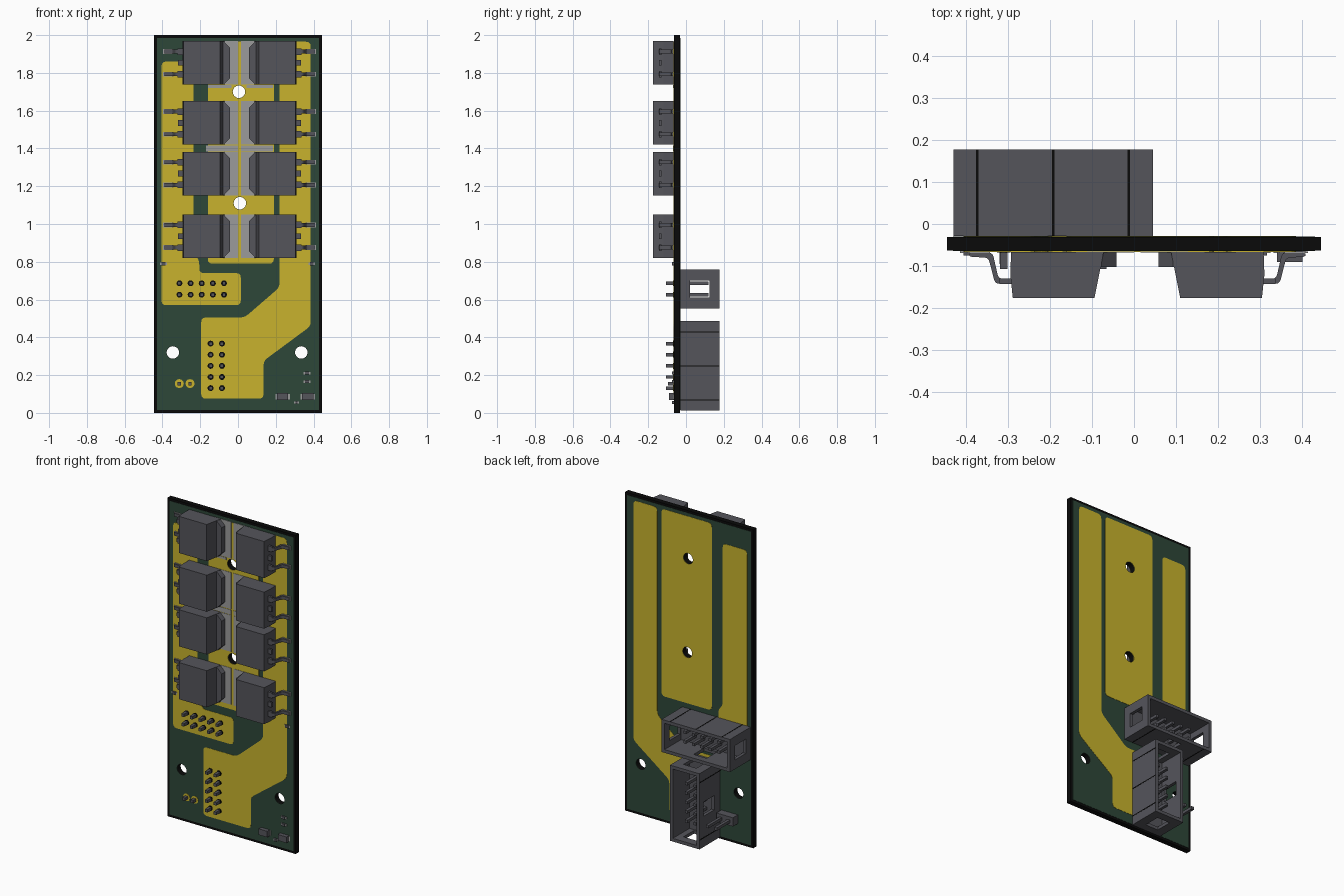
import bpy, bmesh, math
from mathutils import Matrix, Vector

if "Cube" in bpy.data.objects:
    bpy.data.objects.remove(bpy.data.objects["Cube"])


def material(name, rgb):
    m = bpy.data.materials.new(name)
    m.diffuse_color = (*rgb, 1)
    m.use_nodes = True
    m.node_tree.nodes["Principled BSDF"].inputs["Base Color"].default_value = m.diffuse_color
    return m


BLACK = material("black edge", (0.003, 0.003, 0.003))
GREEN = material("dark green mask", (0.027, 0.063, 0.040))
COPPER = material("yellow copper", (0.58, 0.45, 0.026))
GREY = material("dark grey plastic", (0.09, 0.09, 0.105))
SOLDER = material("light grey solder", (0.33, 0.33, 0.33))

AXES = {"Z": Matrix.Identity(4),
        "Y": Matrix.Rotation(math.pi / 2, 4, "X"),
        "X": Matrix(((0, 0, 1, 0), (1, 0, 0, 0), (0, 1, 0, 0), (0, 0, 0, 1)))}


def rect(x0, y0, x1, y1):
    return [(x0, y0), (x1, y0), (x1, y1), (x0, y1)]


def circle(x, y, r, n=24):
    return [(x + r * math.cos(i * math.tau / n), y + r * math.sin(i * math.tau / n)) for i in range(n)]


def rounded(pts, r):
    out = []
    for i, p in enumerate(pts):
        p, a, b = Vector(p), Vector(pts[i - 1]), Vector(pts[(i + 1) % len(pts)])
        s = p + (a - p).normalized() * min(r, (a - p).length * 0.45)
        e = p + (b - p).normalized() * min(r, (b - p).length * 0.45)
        for t in (0, 0.33, 0.67, 1):
            out.append(tuple(s * (1 - t) ** 2 + p * 2 * t * (1 - t) + e * t * t))
    return out


def slab(name, pts, a, b, mat, axis="Y", holes=()):
    """Outline with holes, extruded from a to b along an axis."""
    cu = bpy.data.curves.new(name, "CURVE")
    cu.dimensions, cu.fill_mode, cu.extrude = "2D", "BOTH", (b - a) / 2
    for loop in [pts, *holes]:
        s = cu.splines.new("POLY")
        s.points.add(len(loop) - 1)
        for pt, (x, y) in zip(s.points, loop):
            pt.co = (x, y, 0, 1)
        s.use_cyclic_u = True
    tmp = bpy.data.objects.new("tmp", cu)
    bpy.context.collection.objects.link(tmp)
    me = bpy.data.meshes.new_from_object(tmp.evaluated_get(bpy.context.evaluated_depsgraph_get()))
    bpy.data.objects.remove(tmp)
    off = Vector([(a + b) / 2 if k == axis else 0 for k in "XYZ"])
    me.transform(Matrix.Translation(off) @ AXES[axis])
    bm = bmesh.new()
    bm.from_mesh(me)
    bmesh.ops.remove_doubles(bm, verts=bm.verts, dist=1e-5)
    bmesh.ops.recalc_face_normals(bm, faces=bm.faces)
    for f in bm.faces:
        f.smooth = False
    bm.to_mesh(me)
    bm.free()
    me.materials.clear()
    me.materials.append(mat)
    ob = bpy.data.objects.new(name, me)
    bpy.context.collection.objects.link(ob)
    return ob


def join(name, parts):
    bpy.ops.object.select_all(action="DESELECT")
    for p in parts:
        p.select_set(True)
    bpy.context.view_layer.objects.active = parts[0]
    bpy.ops.object.join()
    parts[0].name = name
    return parts[0]


# Board: black core with green faces and four mounting holes
holes = [circle(x, z, 0.033) for x, z in ((0.005, 1.70), (0.01, 1.11), (-0.345, 0.32), (0.335, 0.32))]
slab("board_core", rect(-0.445, 0, 0.445, 2), -0.063, -0.031, BLACK, holes=holes)
face = rect(-0.43, 0.015, 0.43, 1.985)
slab("front_mask", face, -0.0645, -0.0625, GREEN, holes=holes)
slab("back_mask", face, -0.0315, -0.0295, GREEN, holes=holes)

# Copper areas, same on both sides
left = [(-0.405, 0.57), (0.015, 0.57), (0.015, 0.74), (-0.205, 0.74), (-0.205, 0.81),
        (-0.235, 0.84), (-0.235, 1.86), (-0.405, 1.86)]
centre = rect(-0.16, 0.79, 0.19, 1.965)
right = [(0.22, 1.965), (0.22, 0.665), (0.035, 0.505), (-0.195, 0.505), (-0.195, 0.075),
         (0.135, 0.075), (0.135, 0.275), (0.385, 0.46), (0.385, 1.965)]
for side, a, b in (("front", -0.066, -0.064), ("back", -0.030, -0.028)):
    slab(side + "_copper_left", rounded(left, 0.025), a, b, COPPER)
    slab(side + "_copper_centre", rounded(centre, 0.025), a, b, COPPER, holes=holes[:2])
    slab(side + "_copper_right", rounded(right, 0.025), a, b, COPPER)

# Power transistor, built once about the mirror line x = 0.01
body = slab("body", [(0.08, -0.066), (0.30, -0.066), (0.302, -0.12), (0.296, -0.176), (0.102, -0.176)],
            -0.115, 0.115, GREY, "Z")
tab = slab("tab", [(0.11, -0.115), (0.085, -0.115), (0.05, -0.08), (0.05, 0.08), (0.085, 0.115), (0.11, 0.115)],
           -0.102, -0.066, GREY)
lead = rounded([(0.29, -0.142), (0.338, -0.142), (0.354, -0.080), (0.40, -0.078), (0.40, -0.068),
                (0.344, -0.068), (0.330, -0.130), (0.29, -0.130)], 0.01)
parts = [body, tab, slab("stub", rect(0.29, -0.015, 0.325, 0.015), -0.142, -0.130, GREY),
         slab("solder_tab", rect(0.008, -0.115, 0.12, 0.115), -0.068, -0.065, SOLDER)]
for z in (-0.06, 0.06):
    parts += [slab("lead", lead, z - 0.010, z + 0.010, GREY, "Z"),
              slab("lead_shoulder", rect(0.29, z - 0.017, 0.328, z + 0.017), -0.143, -0.129, GREY),
              slab("lead_pad", rect(0.35, z - 0.013, 0.405, z + 0.013), -0.069, -0.065, SOLDER)]
proto = join("transistor", parts)
mesh_r = proto.data
mesh_l = mesh_r.copy()
mesh_l.transform(Matrix.Scale(-1, 4, (1, 0, 0)))
mesh_l.flip_normals()
bpy.data.objects.remove(proto)
for i, z in enumerate((1.853, 1.535, 1.267, 0.935)):
    for side, me in (("left", mesh_l), ("right", mesh_r)):
        ob = bpy.data.objects.new(f"transistor_{side}_{i + 1}", me)
        ob.location = (0.008, 0, z)
        bpy.context.collection.objects.link(ob)

# Bare solder strips between the transistors
for x0, z0, x1, z1 in ((-0.17, 1.385, 0, 1.415), (0.016, 1.385, 0.185, 1.415),
                       (-0.16, 1.72, -0.035, 1.735), (0.045, 1.72, 0.185, 1.735)):
    slab("solder_strip", rect(x0, z0, x1, z1), -0.068, -0.065, SOLDER)


# Ten-pin box header on the back, long axis along x before turning
def box_header(name, cx, cz, turn):
    L, H, t, y0, y1 = 0.2375, 0.1025, 0.02, -0.029, 0.177
    ps = [slab("floor", rect(-L, -H, L, H), y0, 0.012, GREY)]
    for s in (-1, 1):
        e = sorted((s * L, s * (L - t)))
        ps.append(slab("end_wall", rect(y0, -H, y1, H), *e, GREY, "X", [rect(0.02, -0.045, 0.125, 0.045)]))
        e = sorted((s * H, s * (H - t)))
        key = [rect(-0.045, 0.03, 0.045, 0.135)] if s < 0 else []
        ps.append(slab("long_wall", rect(-L, y0, L, y1), *e, GREY, "Z", key))
        e = sorted((s * H, s * (H + 0.001)))
        for x in (-0.18, 0, 0.18):
            if s > 0 or x:
                ps.append(slab("seam", rect(x - 0.003, y0, x + 0.003, y1), *e, BLACK, "Z"))
    for i in range(5):
        for z in (-0.03, 0.03):
            x = (i - 2) * 0.059
            ps.append(slab("pin", rect(x - 0.009, z - 0.009, x + 0.009, z + 0.009), -0.107, 0.12, GREY))
            ps.append(slab("pin_hole", circle(x, z, 0.016, 10), -0.068, -0.065, BLACK))
    ob = join(name, ps)
    ob.data.transform(Matrix.Translation((cx, 0, cz)) @ Matrix.Rotation(turn, 4, "Y"))


box_header("box_header_upper", -0.192, 0.656, 0)
box_header("box_header_lower", -0.115, 0.249, math.pi / 2)

# Small two-pin header beside the lower box header
ps = [slab("base", rect(-0.34, 0.128, -0.225, 0.183), -0.030, 0.02, GREY)]
for x in (-0.311, -0.254):
    ps.append(slab("pin", rect(x - 0.009, 0.146, x + 0.009, 0.164), -0.095, 0.15, GREY))
    ps.append(slab("ring", circle(x, 0.155, 0.024, 12), -0.067, -0.064, COPPER))
join("two_pin_header", ps)

# Small chips and their pads on the front
for i, (x, z, w, h) in enumerate(((0.236, 0.086, 0.03, 0.019), (0.37, 0.086, 0.03, 0.019),
                                  (0.365, 0.21, 0.011, 0.008), (0.365, 0.165, 0.011, 0.008),
                                  (0.31, 0.055, 0.006, 0.008), (-0.395, 0.79, 0.01, 0.009),
                                  (0.39, 0.79, 0.01, 0.009))):
    chip = slab("chip", rect(x - w, z - h, x + w, z + h), -0.09 if w > 0.02 else -0.075, -0.064, GREY)
    pad = slab("pads", rect(x - w - 0.008, z - h * 0.8, x + w + 0.008, z + h * 0.8), -0.069, -0.064, SOLDER)
    join(f"chip_{i + 1}", [chip, pad])
